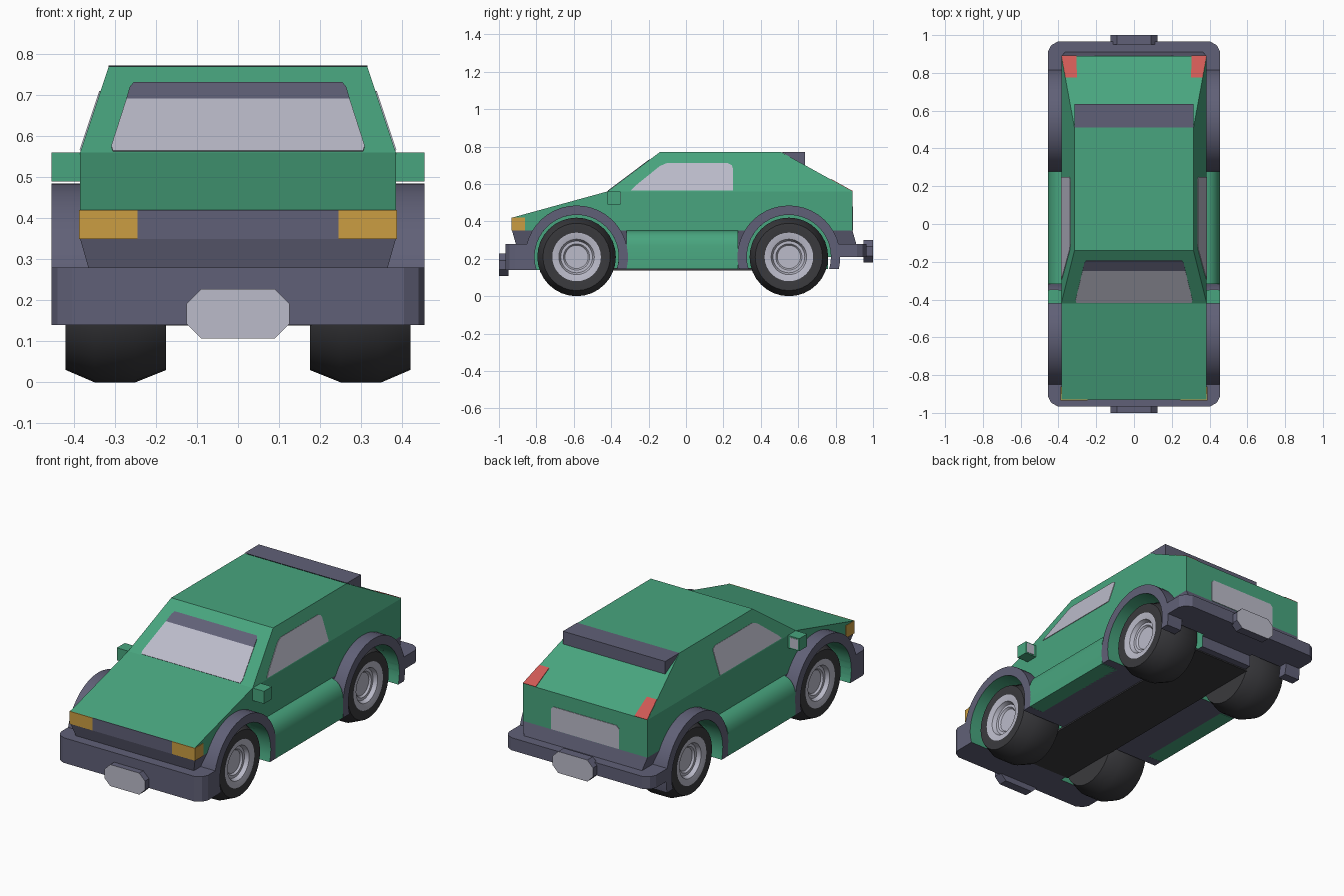
import bpy, bmesh, math
from mathutils import Vector

if "Cube" in bpy.data.objects:
    bpy.data.objects.remove(bpy.data.objects["Cube"])

COLOURS = [("green_paint", (.065, .375, .21)), ("grey_trim", (.118, .118, .185)),
           ("silver", (.50, .50, .59)), ("black_rubber", (.042, .042, .047)),
           ("amber", (.60, .34, .055)), ("red", (.62, .10, .09))]
MATS = []
for n, c in COLOURS:
    m = bpy.data.materials.new(n)
    m.diffuse_color = (*c, 1)
    m.use_nodes = True
    m.node_tree.nodes["Principled BSDF"].inputs["Base Color"].default_value = m.diffuse_color
    MATS.append(m)
GREEN, GREY, SILVER, BLACK, AMBER, RED = range(6)


def finish(name, bm, mat=None, smooth=False):
    if mat is not None:
        for f in bm.faces:
            f.material_index = mat
    bmesh.ops.recalc_face_normals(bm, faces=bm.faces)
    me = bpy.data.meshes.new(name)
    bm.to_mesh(me)
    bm.free()
    for m in MATS:
        me.materials.append(m)
    ob = bpy.data.objects.new(name, me)
    bpy.context.collection.objects.link(ob)
    if smooth:
        bpy.ops.object.select_all(action='DESELECT')
        ob.select_set(True)
        bpy.context.view_layer.objects.active = ob
        bpy.ops.object.shade_smooth_by_angle(angle=math.radians(35))
    return ob


def loft(name, a, b, mat, smooth=False, rule=None):
    """Solid between two matching point loops."""
    bm = bmesh.new()
    va, vb = [bm.verts.new(p) for p in a], [bm.verts.new(p) for p in b]
    bm.faces.new(va)
    bm.faces.new(vb)
    for i in range(len(a)):
        j = (i + 1) % len(a)
        bm.faces.new((va[i], va[j], vb[j], vb[i])).material_index = mat
    bm.faces.ensure_lookup_table()
    bm.faces[0].material_index = bm.faces[1].material_index = mat
    bmesh.ops.recalc_face_normals(bm, faces=bm.faces)
    if rule:
        for f in bm.faces:
            f.material_index = rule(f)
    return finish(name, bm, None, smooth)


def prism(name, prof, hw, mat):
    """Side profile (y, z) with half width hw(z)."""
    return loft(name, [(-hw(z), y, z) for y, z in prof], [(hw(z), y, z) for y, z in prof], mat)


def plate(name, pts, normal, mat, t=.004):
    n = Vector(normal).normalized() * t
    return loft(name, [Vector(p) - n for p in pts], [Vector(p) + n for p in pts], mat)


def box(name, x0, x1, y0, y1, z0, z1, mat):
    q = [(x0, y0), (x1, y0), (x1, y1), (x0, y1)]
    return loft(name, [(x, y, z0) for x, y in q], [(x, y, z1) for x, y in q], mat)


def lathe(name, prof, y, side, mats, n=32):
    """Spin an (x, radius) profile round the axle."""
    bm = bmesh.new()
    rings = []
    for x, r in prof:
        rings.append([bm.verts.new((side * x, y + r * math.cos(2 * math.pi * i / n),
                                    .21 + r * math.sin(2 * math.pi * i / n))) for i in range(n)])
    for k in range(len(rings) - 1):
        for i in range(n):
            j = (i + 1) % n
            f = bm.faces.new((rings[k][i], rings[k][j], rings[k + 1][j], rings[k + 1][i]))
            f.material_index = mats[k]
    bm.faces.new(rings[0]).material_index = mats[0]
    bm.faces.new(rings[-1]).material_index = mats[-1]
    return finish(name, bm, None, True)


def cabin_hw(z):
    return .385 - max(0, z - .56) / 3


AXLES = {"front": -.585, "rear": .55}

# Body shell
body = prism("lower_body", [(-.93, .35), (.89, .35), (.89, .56), (-.42, .56), (-.93, .42)],
             cabin_hw, GREEN)
prism("cabin", [(-.42, .56), (.89, .56), (.51, .77), (-.14, .77)], cabin_hw, GREEN)
valance = prism("valance", [(-.93, .35), (-.91, .28), (.91, .28), (.89, .35)],
                lambda z: .365 + (z - .28) * .02 / .07, GREY)
under = prism("underbody", [(-.91, .28), (-.91, .145), (.76, .145), (.76, .21), (.91, .21), (.91, .28)],
              lambda z: .365, GREY)
prism("rear_spoiler", [(.51, .772), (.635, .772), (.635, .695)], lambda z: .316, GREY)


# Bumpers with chamfered corners
def bumper(name, s, inner, z0):
    q = [(-.455, inner), (-.455, .915), (-.44, .945), (-.405, .965),
         (.405, .965), (.44, .945), (.455, .915), (.455, inner)]
    return loft(name, [(x, s * y, z0) for x, y in q], [(x, s * y, .28) for x, y in q], GREY)


bumpers = [bumper("front_bumper", -1, .60, .14), bumper("rear_bumper", 1, .56, .21)]
bumpers += [box("rear_bumper_end", s * .36, s * .455, .56, .76, .145, .215, GREY) for s in (-1, 1)]

# Wheel wells cut through the shell
bm = bmesh.new()
for y in AXLES.values():
    for s in (-1, 1):
        ring = [[bm.verts.new((s * x, y + .225 * math.cos(math.pi * i / 20),
                               .21 + .225 * math.sin(math.pi * i / 20))) for i in range(40)]
                for x in (.165, .6)]
        for r in ring:
            bm.faces.new(r)
        for i in range(40):
            j = (i + 1) % 40
            bm.faces.new((ring[0][i], ring[0][j], ring[1][j], ring[1][i]))
cutter = finish("wheel_well_cutter", bm, GREEN)
cutter.hide_render = True
for ob in [body, valance, under] + bumpers:
    mod = ob.modifiers.new("wells", 'BOOLEAN')
    mod.operation = 'DIFFERENCE'
    mod.solver = 'EXACT'
    mod.object = cutter
    bpy.context.view_layer.objects.active = ob
    bpy.ops.object.modifier_apply(modifier="wells")
bpy.data.objects.remove(cutter, do_unlink=True)

# Wheels and arches
WHEEL = [(.175, .10), (.175, .18), (.25, .21), (.35, .21), (.42, .18), (.42, .13),
         (.412, .095), (.39, .085), (.39, .07), (.38, .062)]
for end, y in AXLES.items():
    for side, s in (("left", -1), ("right", 1)):
        lathe(f"{end}_{side}_wheel", WHEEL, y, s, [BLACK] * 5 + [SILVER] * 4)
        arc = []
        for r, order in ((.275, 1), (.225, -1)):
            a0 = -math.asin(.065 / r)
            pts = [(y + r * math.cos(a), .21 + r * math.sin(a))
                   for a in (a0 + (math.pi - 2 * a0) * i / 24 for i in range(25))]
            arc += pts[::order]

        def arch_rule(f, y=y):
            d = Vector((0, y, .21)) - f.calc_center_median()
            d.x = 0
            return GREEN if len(f.verts) == 4 and f.normal.dot(d.normalized()) > .8 else GREY
        loft(f"{end}_{side}_arch", [(s * .36, *p) for p in arc], [(s * .455, *p) for p in arc],
             GREY, True, arch_rule)

for side, s in (("left", -1), ("right", 1)):
    # Rounded side skirt
    q = [(.35, .145), (.35, .35), (.386, .35), (.41, .342), (.432, .325), (.447, .30),
         (.455, .27), (.455, .145)]
    loft(side + "_skirt", [(s * x, -.317, z) for x, z in q], [(s * x, .278, z) for x, z in q], GREEN, True)
    # Mirror
    box(side + "_mirror", s * .37, s * .455, -.42, -.35, .49, .56, GREEN)
    plate(side + "_mirror_glass", [(s * x, -.35, z) for x, z in
          ((.40, .497), (.448, .497), (.448, .553), (.40, .553))], (0, 1, 0), SILVER, .002)
    # Side window
    q = [(-.295, .565), (-.27, .59), (-.14, .695), (-.105, .71), (.225, .71), (.245, .70), (.25, .685), (.25, .565)]
    plate(side + "_window", [(s * cabin_hw(z), y, z) for y, z in q], (s * 3, 0, 1), SILVER, .003)
    # Wrap-round headlight
    box(side + "_headlight", s * .245, s * .388, -.934, -.86, .35, .42, AMBER)
    # Tail light on the rear slope
    q = [(.305, .89), (.384, .89), (.363, .775), (.302, .775)]
    plate(side + "_tail_light", [(s * x, y, .56 + (.89 - y) * .21 / .38) for x, y in q],
          (0, .21, .38), RED, .003)


# Windscreen with sun strip
def screen(name, q, mat):
    pts = [(x, z) for x, z in q] + [(-x, z) for x, z in reversed(q)]
    plate(name, [(x, -.42 + (z - .56) * .28 / .21, z) for x, z in pts], (0, -.21, .28), mat, .003)


screen("windscreen", [(.305, .563), (.309, .575), (.272, .69)], SILVER)
screen("sun_strip", [(.272, .69), (.264, .718), (.254, .73)], GREY)

# Grille, rear panel and floor
box("grille", -.246, .246, -.933, -.90, .35, .42, GREY)
plate("rear_panel", [(x, .89, z) for x, z in ((-.21, .352), (.21, .352), (.21, .465), (.195, .48),
                                              (-.195, .48), (-.21, .465))], (0, 1, 0), SILVER, .003)
box("floor_pan", -.18, .18, -.76, .72, .138, .15, BLACK)

# Number plate holders: grey block with a silver face
for name, s, z0 in (("front_plate", -1, .107), ("rear_plate", 1, .18)):
    q = [(-.125, .035), (-.09, 0), (.09, 0), (.125, .035), (.125, .085), (.09, .12), (-.09, .12), (-.125, .085)]
    loft(name, [(x, s * .95, z0 + z) for x, z in q], [(x, s, z0 + z) for x, z in q], GREY, False,
         lambda f, s=s: SILVER if f.normal.y * s > .9 else GREY)
